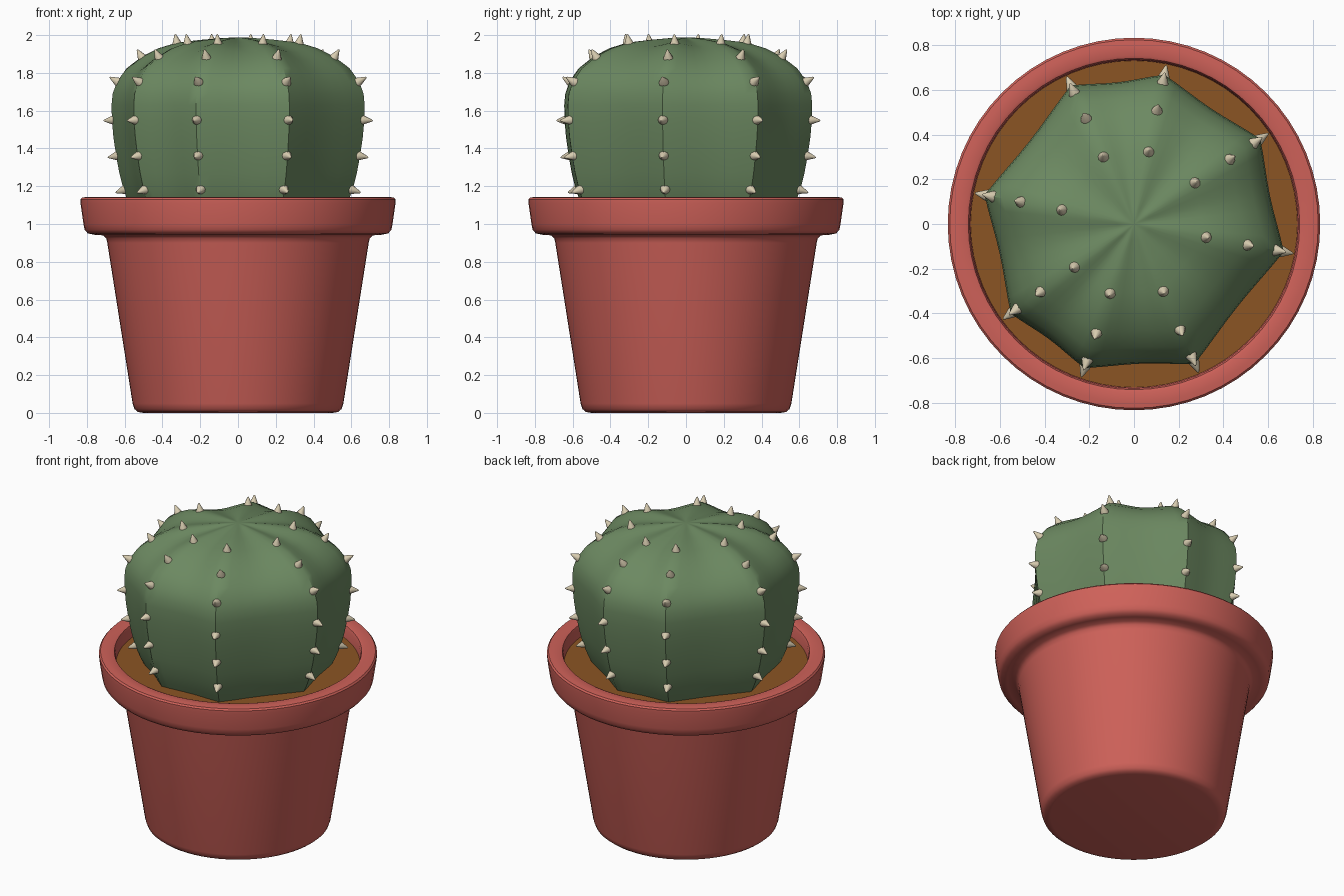
import bpy, bmesh, math
from mathutils import Vector

if "Cube" in bpy.data.objects:
    bpy.data.objects.remove(bpy.data.objects["Cube"])

def material(name, rgb):
    m = bpy.data.materials.new(name)
    m.diffuse_color = (*rgb, 1)
    m.use_nodes = True
    m.node_tree.nodes["Principled BSDF"].inputs["Base Color"].default_value = m.diffuse_color
    return m

def finish(bm, name, mat, angle=40):
    bmesh.ops.recalc_face_normals(bm, faces=bm.faces)
    me = bpy.data.meshes.new(name)
    bm.to_mesh(me)
    bm.free()
    ob = bpy.data.objects.new(name, me)
    bpy.context.collection.objects.link(ob)
    me.materials.append(mat)
    bpy.ops.object.select_all(action='DESELECT')
    ob.select_set(True)
    bpy.context.view_layer.objects.active = ob
    bpy.ops.object.shade_smooth_by_angle(angle=math.radians(angle))
    return ob

def skin(bm, rings):
    # quads between successive closed rings, then cap both ends with a fan
    loops = [[bm.verts.new(p) for p in ring] for ring in rings]
    n = len(loops[0])
    for a, b in zip(loops, loops[1:]):
        for i in range(n):
            j = (i + 1) % n
            bm.faces.new((a[i], a[j], b[j], b[i]))
    return loops

def fan(bm, loop, z):
    c = bm.verts.new((0, 0, z))
    for i in range(len(loop)):
        bm.faces.new((loop[i], loop[(i + 1) % len(loop)], c))

def circle(r, z, n=64):
    return [(r * math.cos(2 * math.pi * i / n), r * math.sin(2 * math.pi * i / n), z)
            for i in range(n)]

terracotta = material("terracotta", (0.62, 0.12, 0.10))
earth = material("earth", (0.26, 0.09, 0.017))
green = material("green", (0.15, 0.25, 0.12))
ivory = material("ivory", (0.68, 0.60, 0.43))

# Pot: lathed body, flared rim and inner lip
pot = [(0.50, 0.0), (0.53, 0.005), (0.548, 0.02), (0.558, 0.05), (0.692, 0.90), (0.698, 0.925),
       (0.715, 0.94), (0.76, 0.943), (0.795, 0.95), (0.812, 0.97), (0.818, 1.0), (0.834, 1.11),
       (0.834, 1.13), (0.825, 1.14), (0.80, 1.143), (0.755, 1.143), (0.742, 1.138), (0.735, 1.12), (0.73, 1.03)]
bm = bmesh.new()
loops = skin(bm, [circle(r, z) for r, z in pot])
fan(bm, loops[0], 0.0)
fan(bm, loops[-1], 1.03)
finish(bm, "pot", terracotta)

# Soil disc
bm = bmesh.new()
bmesh.ops.create_circle(bm, cap_ends=True, segments=64, radius=0.737)
bmesh.ops.translate(bm, verts=bm.verts, vec=(0, 0, 1.06))
finish(bm, "soil", earth)

# Cactus body: eight uneven ridges with nearly flat panels between them
ridges = [-144, -109, -66.5, -10.5, 34, 78.5, 114.5, 169]
profile = [(0.55, 1.03), (0.585, 1.10), (0.617, 1.18), (0.640, 1.27), (0.657, 1.36),
           (0.672, 1.46), (0.680, 1.55), (0.682, 1.63), (0.676, 1.69), (0.652, 1.755),
           (0.60, 1.825), (0.52, 1.885), (0.43, 1.93), (0.33, 1.96), (0.20, 1.975), (0.08, 1.985)]
rows = [2, 4, 6, 9, 11, 13]
steps = 8

def body_ring(r, z):
    pts = []
    for k, a in enumerate(ridges):
        b = ridges[(k + 1) % 8] + (360 if k == 7 else 0)
        p, q = (Vector((math.cos(math.radians(t)), math.sin(math.radians(t)), 0)) * r for t in (a, b))
        for s in range(steps):
            w = math.sin(math.pi * s / steps) ** 2
            v = p.lerp(q, s / steps) * (1 - 0.015 * w)
            dip = 0.02 * w * max(0, min(1, (z - 1.7) / 0.2)) * min(1, r / 0.3)
            pts.append((v.x, v.y, z - dip))
    return pts

bm = bmesh.new()
loops = skin(bm, [body_ring(r, z) for r, z in profile])
fan(bm, loops[-1], 1.988)
fan(bm, loops[0], 1.03)
finish(bm, "cactus_body", green)

# Spines: blunt cones along every ridge, pointing along the ridge normal
bm = bmesh.new()
for a in ridges:
    t = math.radians(a)
    for i in rows:
        r, z = profile[i]
        dr, dz = profile[i + 1][0] - profile[i - 1][0], profile[i + 1][1] - profile[i - 1][1]
        n = Vector((dz * math.cos(t), dz * math.sin(t), -dr)).normalized()
        base = Vector((r * math.cos(t), r * math.sin(t), z))
        turn = n.to_track_quat('Z', 'Y')
        stack = [(0.026, -0.022), (0.027, -0.012), (0.023, 0.0), (0.005, 0.042), (0.001, 0.046)]
        cone = skin(bm, [[base + turn @ Vector(p) for p in circle(cr, cz, 10)] for cr, cz in stack])
        bm.faces.new(cone[0])
        bm.faces.new(cone[-1])
finish(bm, "spines", ivory, 50)
